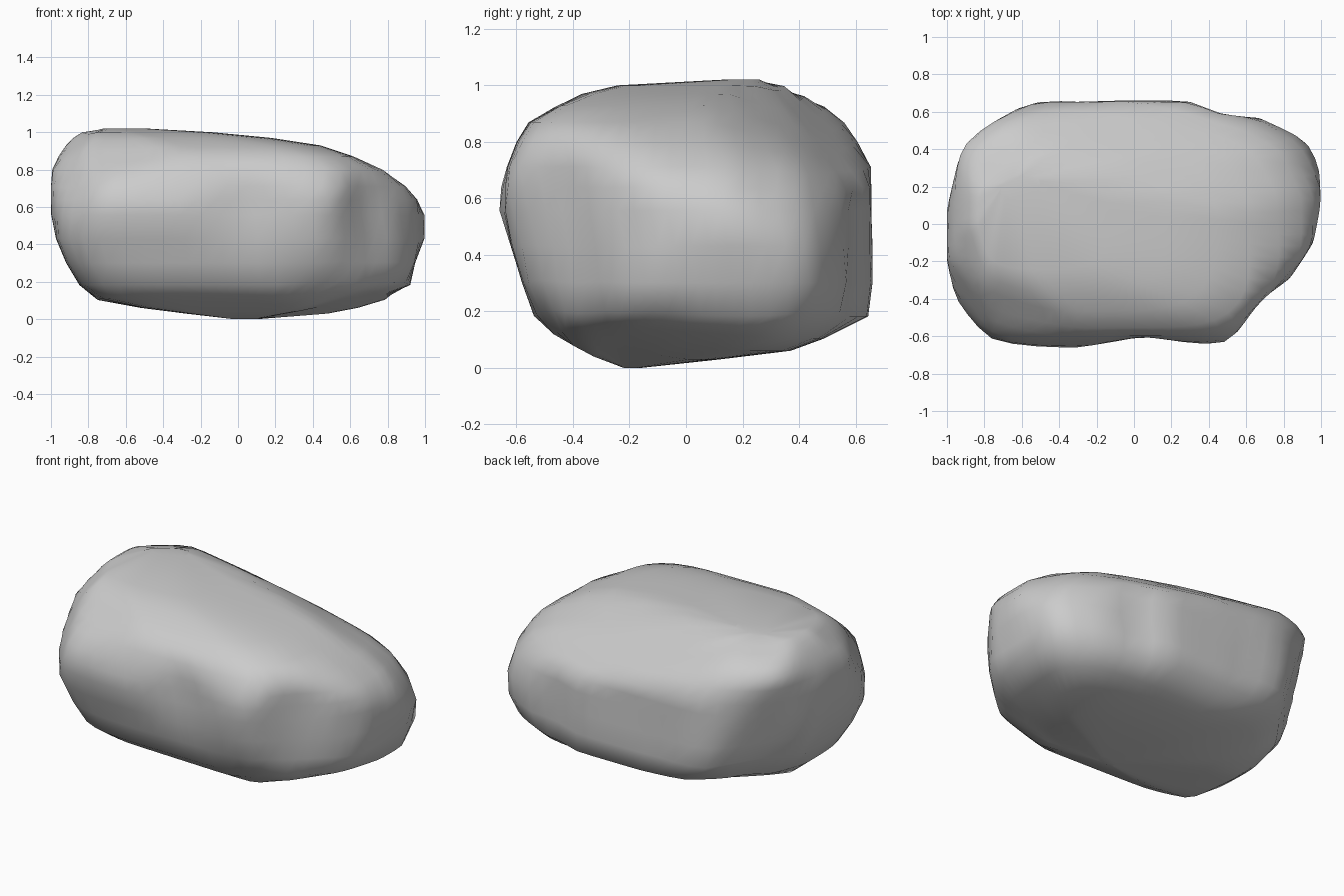
import bpy, bmesh, math
from mathutils import Vector

if "Cube" in bpy.data.objects:
    bpy.data.objects.remove(bpy.data.objects["Cube"])

# plan outline of the boulder seen from above (counter-clockwise)
OUTLINE = [(-1, .08), (-1, -.2), (-.96, -.38), (-.84, -.61), (-.57, -.665), (-.3, -.665),
           (.05, -.6), (.25, -.63), (.47, -.65), (.55, -.6), (.62, -.48), (.72, -.37),
           (.83, -.3), (.96, -.1), (1, .1), (1.005, .25), (.975, .35), (.92, .45), (.66, .575),
           (.5, .575), (.3, .655), (0, .67), (-.28, .65), (-.46, .665), (-.6, .63),
           (-.78, .53), (-.92, .43)]

# height, left, right, front and back extent of each level
LEVELS = [(.0, -.02, .1, -.22, -.16), (.03, -.28, .5, -.34, .12), (.06, -.52, .65, -.42, .38),
          (.1, -.76, .82, -.49, .48), (.18, -.85, .93, -.54, .655), (.3, -.92, .945, -.58, .66),
          (.43, -.975, 1, -.62, .66), (.56, -1.003, 1, -.665, .655), (.64, -1.003, .96, -.655, .655),
          (.71, -1.003, .9, -.635, .66), (.8, -.995, .78, -.6, .61), (.87, -.96, .62, -.56, .57),
          (.93, -.92, .45, -.48, .53), (.97, -.88, .18, -.37, .44),
          (1.0, -.84, -.13, -.26, .35), (1.02, -.72, -.5, .14, .26)]
SEGMENTS = 64
MID = Vector((0, 0, .51))

# facets chiselled off along slanted directions: (azimuth, elevation, clockwise contour)
CONTOURS = [
    (-45, 20, [(-1, .03), (-.94, .235), (-.82, .48), (-.55, .7), (-.13, .67), (.15, .52),
               (.48, .33), (.75, .155), (.83, .07), (.98, -.15), (.97, -.34), (.86, -.46),
               (.77, -.5), (.4, -.56), (0, -.595), (-.87, -.27), (-.96, -.15)]),
    (135, 21, [(-.98, -.04), (-.93, .15), (-.73, .38), (-.36, .535), (-.07, .605), (.02, .6),
               (.6, .4), (.93, .165), (1, .045), (.97, -.19), (.83, -.43), (.52, -.58),
               (-.16, -.56), (-.7, -.41), (-.885, -.22)]),
    (45, -26, [(-.76, .38), (-.6, .5), (-.4, .535), (-.13, .53), (.715, .395), (.9, .245),
               (.94, .18), (.82, -.28), (.77, -.43), (.55, -.6), (.31, -.705), (0, -.625),
               (-.49, -.435), (-.74, -.23), (-.8, .15)])]


def chisel_planes():
    """Outward normal and distance from MID for every contour edge."""
    planes = []
    for az, el, pts in CONTOURS:
        a, e = math.radians(az), math.radians(el)
        right = Vector((-math.sin(a), math.cos(a), 0))
        up = Vector((-math.cos(a) * math.sin(e), -math.sin(a) * math.sin(e), math.cos(e)))
        for i, (u, v) in enumerate(pts):
            u0, v0 = pts[i - 1]
            n = (right * (v0 - v) + up * (u - u0)).normalized()
            planes.append((n, n.dot(right * u + up * v) + .006))
    return planes


def outline_distance(c, d):
    """Distance from c along d to the plan outline."""
    best = 9.0
    for i, b in enumerate(OUTLINE):
        a = Vector(OUTLINE[i - 1])
        e = Vector(b) - a
        den = d.cross(e)
        if abs(den) < 1e-9:
            continue
        t, s = (a - c).cross(e) / den, (a - c).cross(d) / den
        if t > 0 and -1e-6 <= s <= 1 + 1e-6:
            best = min(best, t)
    return best


def level_point(level, i):
    """Rounded-box point of a level, kept inside outline and chiselled facets."""
    z, l, r, f, b = level
    a = 2 * math.pi * i / SEGMENTS
    ca, sa = math.cos(a), math.sin(a)
    power = 4.6 if z < .9 else 3.4
    k = (abs(ca) ** power + abs(sa) ** power) ** (-1 / power)
    c = Vector(((l + r) / 2, (f + b) / 2))
    v = Vector((ca * k * (r - l) / 2, sa * k * (b - f) / 2))
    d = v.normalized()
    p = c + d * min(v.length, outline_distance(c, d))
    q = Vector((p.x, p.y, z)) - MID
    scale = min([1] + [dist / n.dot(q) for n, dist in PLANES if n.dot(q) > 1e-6])
    return MID + q * scale


PLANES = chisel_planes()

# boulder: skin the levels and close both ends
bm = bmesh.new()
rings = [[bm.verts.new(level_point(lv, i)) for i in range(SEGMENTS)] for lv in LEVELS]
for lo, hi in zip(rings, rings[1:]):
    for i in range(SEGMENTS):
        j = (i + 1) % SEGMENTS
        bm.faces.new((lo[i], lo[j], hi[j], hi[i]))
bm.faces.new(rings[0][::-1])
bm.faces.new(rings[-1])
bmesh.ops.recalc_face_normals(bm, faces=bm.faces[:])
# soften the worn edges between facets
inner = [v for ring in rings[1:-1] for v in ring]
bmesh.ops.smooth_vert(bm, verts=inner, factor=.25,
                      use_axis_x=True, use_axis_y=True, use_axis_z=True)
mesh = bpy.data.meshes.new("boulder")
bm.to_mesh(mesh)
bm.free()
mesh.shade_smooth()
boulder = bpy.data.objects.new("boulder", mesh)
bpy.context.collection.objects.link(boulder)
